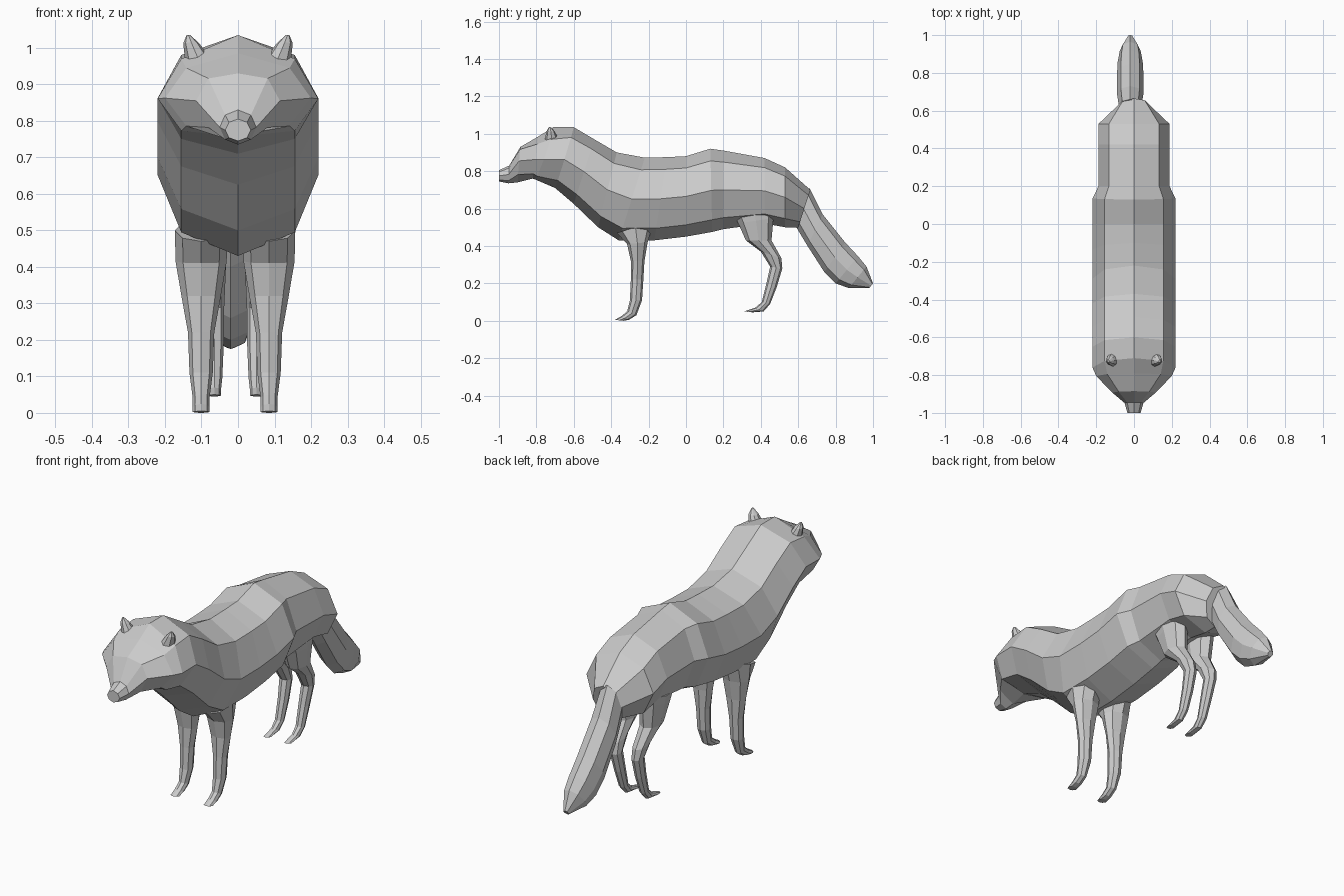
import bpy, bmesh, math

SIDES = 8


def loft(name, sections, x=0.0, sign=1):
    """Skin octagonal rings. Section: (top/front y, z, bottom/back y, z, half width, x shift, side lift)."""
    bm = bmesh.new()
    rings = []
    for s in sections:
        ya, za, yb, zb, w, dx, lift = (list(s) + [0, 0])[:7]
        ring = []
        for i in range(SIDES):
            a = 2 * math.pi * i / SIDES
            c, sn = math.cos(a), math.sin(a)
            ring.append(bm.verts.new((x + sign * dx + w * sn,
                                      (ya + yb) / 2 + (ya - yb) / 2 * c,
                                      (za + zb) / 2 + (za - zb) / 2 * c + lift * abs(sn))))
        rings.append(ring)
    for r0, r1 in zip(rings, rings[1:]):
        for i in range(SIDES):
            j = (i + 1) % SIDES
            bm.faces.new((r0[i], r0[j], r1[j], r1[i]))
    bm.faces.new(rings[0])
    bm.faces.new(rings[-1])
    bmesh.ops.recalc_face_normals(bm, faces=bm.faces[:])
    mesh = bpy.data.meshes.new(name)
    bm.to_mesh(mesh)
    bm.free()
    obj = bpy.data.objects.new(name, mesh)
    bpy.context.collection.objects.link(obj)
    return obj


# Head, neck and torso, snout to rump
loft("body", [
    (-1.00, .805, -1.00, .745, .035),
    (-.945, .83, -.95, .735, .05),
    (-.885, .93, -.90, .74, .115, 0, .02),
    (-.79, .985, -.82, .76, .20, 0, -.01),
    (-.71, 1.035, -.81, .757, .22, 0, -.035),
    (-.60, 1.035, -.70, .71, .22, 0, -.01),
    (-.49, .97, -.60, .625, .22),
    (-.37, .90, -.47, .50, .22),
    (-.22, .872, -.36, .43, .22),
    (-.10, .875, -.17, .43, .22),
    (.00, .88, .00, .45, .22),
    (.13, .92, .14, .475, .22),
    (.20, .91, .20, .49, .188),
    (.42, .87, .42, .52, .188),
    (.53, .82, .53, .50, .188),
    (.665, .70, .60, .50, .08),
])

# Bushy tail, hanging slightly to one side
loft("tail", [
    (.66, .71, .59, .50, .06),
    (.73, .57, .65, .40, .07),
    (.85, .42, .74, .26, .07),
    (.92, .345, .80, .20, .066),
    (.965, .29, .87, .175, .055),
    (1.00, .20, .98, .175, .015),
], x=-.02)

front_leg = [
    (-.37, .47, -.17, .53, .072),
    (-.315, .41, -.205, .42, .07),
    (-.295, .32, -.222, .32, .054),
    (-.295, .22, -.228, .22, .036),
    (-.30, .11, -.235, .11, .032),
    (-.315, .05, -.265, .03, .023),
    (-.345, .025, -.305, .005, .023),
    (-.38, .005, -.335, .00, .023),
]
hind_leg = [
    (.26, .56, .47, .59, .055, .025),
    (.28, .52, .468, .55, .055, .022),
    (.32, .43, .457, .43, .048, .015),
    (.40, .37, .51, .335, .038, .008),
    (.45, .29, .515, .28, .03, .003),
    (.43, .20, .485, .18, .026),
    (.405, .10, .45, .09, .022),
    (.37, .07, .415, .05, .018),
    (.31, .05, .355, .045, .018),
]
ear = [
    (-.765, .945, -.675, .935, .036),
    (-.755, .97, -.68, .965, .036, .006),
    (-.745, 1.015, -.70, 1.01, .022, .025),
    (-.733, 1.036, -.72, 1.034, .005, .033),
]

# Paired parts, shifted a touch to the left like the tail
for side, sign in (("right", 1), ("left", -1)):
    loft("front_leg_" + side, front_leg, sign * .093 - .008, sign)
    loft("hind_leg_" + side, hind_leg, sign * .058 - .007, sign)
    loft("ear_" + side, ear, sign * .103, sign)
